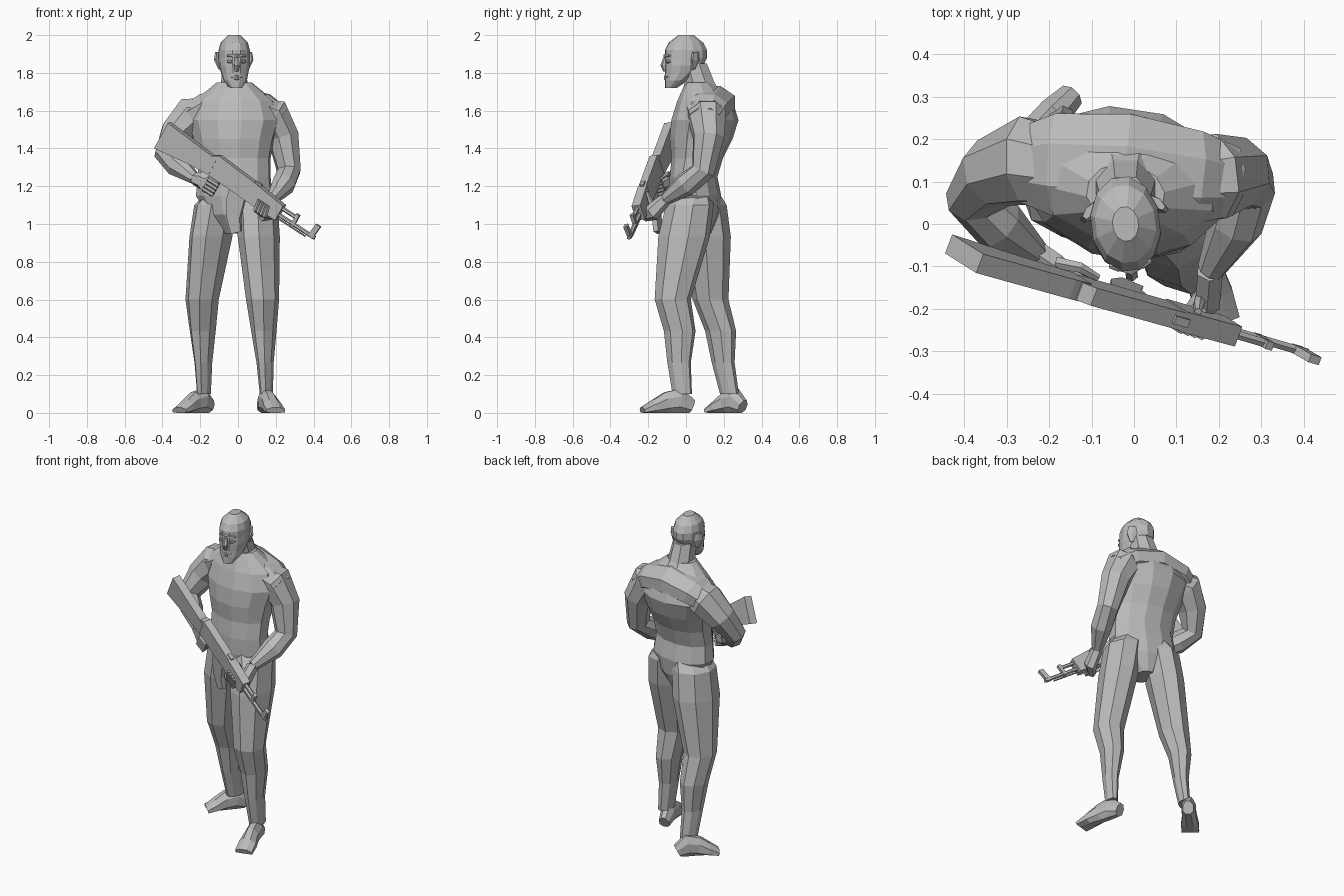
import bpy, bmesh, math
from mathutils import Vector, Matrix

old = bpy.data.objects.get("Cube")
if old:
    bpy.data.objects.remove(old)

shade = (.5, .5, .5, 1)
grey = bpy.data.materials.new("plain grey")
grey.use_nodes = True
grey.diffuse_color = shade
grey.node_tree.nodes["Principled BSDF"].inputs["Base Color"].default_value = shade


def finish(name, bm):
    bmesh.ops.recalc_face_normals(bm, faces=bm.faces)
    mesh = bpy.data.meshes.new(name)
    bm.to_mesh(mesh)
    bm.free()
    mesh.materials.append(grey)
    part = bpy.data.objects.new(name, mesh)
    bpy.context.collection.objects.link(part)


def skin(bm, rings):
    """Bridge neighbouring rings of vertices and close both ends."""
    for ring, following in zip(rings, rings[1:]):
        for k in range(len(ring)):
            bm.faces.new((ring[k - 1], ring[k], following[k], following[k - 1]))
    bm.faces.new(rings[0])
    bm.faces.new(rings[-1])


def loft(name, centres, widths, depths=None, sides=6, twist=None):
    """Rings along a path: level if a twist is given, otherwise square to the path."""
    bm = bmesh.new()
    centres = [Vector(c) for c in centres]
    rings, across = [], None
    grow = 1 / math.cos(math.pi / sides)
    for i, (centre, width, depth) in enumerate(zip(centres, widths, depths or widths)):
        if twist is not None:
            across = Vector((math.cos(twist), math.sin(twist), 0))
            deep = Vector((-math.sin(twist), math.cos(twist), 0))
        else:
            tangent = centres[min(i + 1, len(centres) - 1)] - centres[max(i - 1, 0)]
            tangent.normalize()
            if across is None:
                across = tangent.cross(Vector((0, 0, 1)))
            across = (across - tangent * across.dot(tangent)).normalized()
            deep = across.cross(tangent)
        ring = []
        for k in range(sides):
            angle = math.tau * (k + .5) / sides
            point = centre + grow * (across * width * math.cos(angle) + deep * depth * math.sin(angle))
            point.z = max(point.z, 0)
            ring.append(bm.verts.new(point))
        rings.append(ring)
    skin(bm, rings)
    finish(name, bm)


def between(joints, split):
    """Points along the bones joining the joints, each bone cut into equal steps."""
    joints = [Vector(j) for j in joints]
    steps = [a.lerp(b, i / split) for a, b in zip(joints, joints[1:]) for i in range(split)]
    return steps + joints[-1:]


# Torso, shoulder yoke and neck
torso_lean = (.06, .05, .05, .04, .06, .08, .1, .1, .07)
torso_widths = (.05, .14, .2, .19, .19, .21, .24, .21, .09)
torso_depths = (.07, .12, .13, .12, .13, .16, .17, .14, .07)
loft("torso", [(-.02, lean, .95 + i / 10) for i, lean in enumerate(torso_lean)],
     torso_widths, torso_depths, sides=12, twist=-.15)
loft("shoulder_yoke", [(-.28, .14, 1.56), (-.18, .14, 1.61), (-.02, .13, 1.64), (.14, .11, 1.61), (.23, .1, 1.56)],
     (.08, .12, .13, .11, .08), (.06, .08, .09, .08, .06), sides=8)
loft("neck", [(-.02, .1, 1.67), (-.02, .07, 1.75), (-.02, .04, 1.85)], (.1, .07, .06), (.1, .08, .07), sides=8, twist=0)


# Legs and feet: the left one forward, the right one back
def leg(side, joints, heel, toe, twist):
    path = between(joints, 3)
    path[4].y += .02
    path.insert(0, path[0].lerp(Vector((0, .05, 1.3)), .5))
    loft(side + "_leg", path, (.07, .1, .1, .09, .08, .06, .04, .03),
         (.08, .12, .13, .11, .09, .08, .06, .05), sides=8, twist=twist)
    heights = (.04, .07, .06, .04, .02)
    path = between([heel, toe], len(heights) - 1)
    for centre, height in zip(path, heights):
        centre.z = height - .01
    loft(side + "_foot", path, (.03, .04, .04, .05, .05), heights, sides=8)


leg("left", [(.1, .02, 1.1), (.13, -.07, .6), (.15, -.02, .1)], (.13, .03, 0), (.2, -.23, 0), -.3)
leg("right", [(-.12, .09, 1.1), (-.19, .13, .6), (-.18, .23, .1)], (-.15, .3, 0), (-.31, .13, 0), -.5)

# Arms: collar, shoulder, upper arm, elbow, forearm, wrist
wrists = {"right": (-.23, -.07, 1.24), "left": (.18, -.11, 1.13)}
arms = {"right": [(-.14, .13, 1.59), (-.25, .15, 1.57), (-.33, .12, 1.48), (-.38, .06, 1.37), (-.32, 0, 1.31)],
        "left": [(.08, .1, 1.59), (.18, .11, 1.57), (.24, .12, 1.46), (.27, .09, 1.28), (.24, 0, 1.21)]}
for side, joints in arms.items():
    loft(side + "_arm", joints + [wrists[side]], (.08, .1, .08, .06, .06, .03), sides=8)

# Head, slightly turned to its left
yaw = .12
turn = Matrix.Translation((-.02, 0, 0)) @ Matrix.Rotation(yaw, 4, 'Z')
head_widths = (.03, .06, .07, .08, .08, .08, .07, .03)
head_depths = (.03, .06, .09, .1, .11, .11, .09, .04)
loft("head", [turn @ Vector((0, min(depth - .11, 0) if i < 5 else 0, 1.72 + i * .04))
              for i, depth in enumerate(head_depths)], head_widths, head_depths, sides=12, twist=yaw)


def feature(name, points, widths, depths=None):
    loft(name, [turn @ Vector(p) for p in points], widths, depths)


def face_bar(name, middle, half, height, forward, thick):
    """Small ridge across the face, thinner at its ends."""
    feature(name, [(middle - half, forward + half / 3, height), (middle, forward, height),
                   (middle + half, forward + half / 3, height)], (thick / 2, thick, thick / 2))


# Face
feature("nose", [(0, -.11, 1.88), (0, -.12, 1.84), (0, -.11, 1.81)], (.01, .014, .01))
face_bar("brow", 0, .05, 1.89, -.11, .01)
face_bar("upper_lip", 0, .03, 1.78, -.11, .008)
face_bar("lower_lip", 0, .02, 1.77, -.11, .008)
for sign, side in ((1, "left"), (-1, "right")):
    face_bar(side + "_eye", sign * .03, .02, 1.86, -.1, .01)
    feature(side + "_ear", [(sign * .07, .03, 1.82), (sign * .08, .04, 1.87), (sign * .08, .04, 1.91)],
            (.01, .03, .02), (.01, .01, .01))

# Rifle frame: along the barrel, upward, and outward from the body
along = Vector((.82, -.24, -.53)).normalized()
upward = Vector((.5, -.3, .8))
upward = (upward - along * upward.dot(along)).normalized()
outward = along.cross(upward)
butt = Vector((-.4, -.07, 1.47))


def on_rifle(u, v, w=0):
    return butt + along * u + upward * v + outward * w


def plate(name, outline, half):
    """Flat rifle part: an outline given some thickness."""
    bm = bmesh.new()
    skin(bm, [[bm.verts.new(on_rifle(u, v, w)) for u, v in outline] for w in (-half, half)])
    finish(name, bm)


def rod(name, start, end, height, radius):
    loft(name, [on_rifle(start, height), on_rifle(end, height)], (radius, radius))


plate("stock", [(0, -.08), (.2, -.05), (.33, -.04), (.33, .05), (.28, .06), (0, .08)], .024)
plate("receiver", [(.3, -.04), (.6, -.05), (.6, .06), (.33, .08), (.3, .06)], .022)
plate("handguard", [(.6, -.05), (.77, -.05), (.77, .04), (.6, .06)], .025)
plate("magazine", [(.46, -.03), (.48, -.11), (.52, -.18), (.59, -.25),
                   (.63, -.21), (.59, -.15), (.56, -.03)], .014)
plate("pistol_grip", [(.34, -.03), (.4, -.03), (.35, -.14), (.3, -.12)], .014)
plate("rear_sight", [(.57, .06), (.61, .06), (.61, .07), (.57, .07)], .01)
plate("front_sight", [(.96, -.03), (.99, -.03), (1, .05), (.97, .05)], .01)
plate("gas_block", [(.85, -.03), (.87, -.03), (.87, .04), (.85, .04)], .01)
rod("gas_tube", .76, .86, .02, .01)
rod("barrel", .76, 1, -.02, .01)
rod("cleaning_rod", .76, .95, -.04, .004)


# Hands: a palm, a thumb and four curled fingers
def hand(side, palm, thumb, fingers):
    loft(side + "_palm", [wrists[side]] + [on_rifle(*p) for p in palm], (.03, .03, .02), (.03, .04, .03))
    loft(side + "_thumb", [on_rifle(*p) for p in thumb], (.014, .012, .008))
    for i, joints in enumerate(fingers):
        loft(side + "_finger_" + str(i + 1), [on_rifle(*p) for p in joints], (.011, .011, .008))


low = [-.06 - .02 * i for i in range(4)]
hand("right", [(.3, -.1, -.02), (.37, -.08, 0)], [(.29, -.07, -.03), (.34, -.04, -.04), (.39, -.03, -.03)],
     [[(.34, v, .02), (.4, v, .02), (.39, v, -.02)] for v in low])
spread = [.65 + .02 * i for i in range(4)]
hand("left", [(.71, -.05, -.05), (.69, -.07, .01)], [(.69, -.05, -.05), (.66, 0, -.04), (.64, .04, -.03)],
     [[(u, -.07, 0), (u, -.06, .03), (u - .01, 0, .03)] for u in spread])
